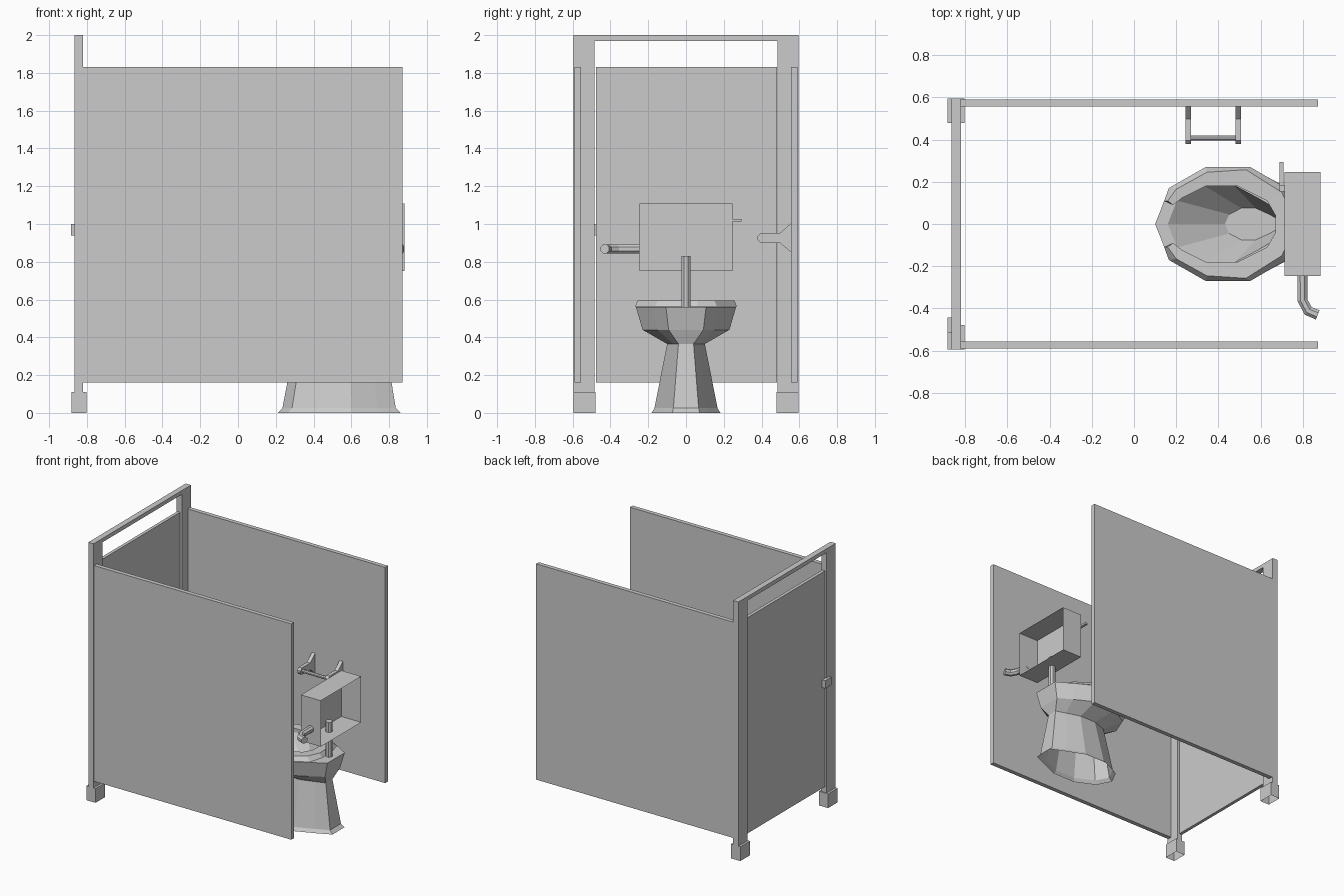
import bpy, bmesh, math
from mathutils import Vector

if "Cube" in bpy.data.objects:
    bpy.data.objects.remove(bpy.data.objects["Cube"])


def make(name, verts, faces):
    me = bpy.data.meshes.new(name)
    me.from_pydata(verts, [], faces)
    bm = bmesh.new()
    bm.from_mesh(me)
    bmesh.ops.recalc_face_normals(bm, faces=bm.faces)
    bm.to_mesh(me)
    bm.free()
    ob = bpy.data.objects.new(name, me)
    bpy.context.collection.objects.link(ob)
    return ob


def box(name, x, y, z, skip=None):
    """Box from ranges; skip leaves one side open ('bottom' or 'back')."""
    v = [(a, b, c) for a in x for b in y for c in z]
    f = {'front': (0, 1, 3, 2), 'back': (4, 6, 7, 5), 'side_a': (0, 4, 5, 1),
         'side_b': (2, 3, 7, 6), 'bottom': (0, 2, 6, 4), 'top': (1, 5, 7, 3)}
    return make(name, v, [q for k, q in f.items() if k != skip])


def loft(name, rings, cap_start=False, cap_end=False):
    n = len(rings[0])
    faces = [(r * n + i, r * n + (i + 1) % n, (r + 1) * n + (i + 1) % n, (r + 1) * n + i)
             for r in range(len(rings) - 1) for i in range(n)]
    if cap_start:
        faces.append(tuple(range(n)))
    if cap_end:
        faces.append(tuple(range((len(rings) - 1) * n, len(rings) * n)))
    return make(name, [p for r in rings for p in r], faces)


def pipe(name, path, radius, sides=8):
    pts = [Vector(p) for p in path]
    rings = []
    for i, p in enumerate(pts):
        d = (pts[min(i + 1, len(pts) - 1)] - pts[max(i - 1, 0)]).normalized()
        ref = Vector((0, 0, 1)) if abs(d.z) < 0.9 else Vector((1, 0, 0))
        u = d.cross(ref).normalized()
        w = d.cross(u)
        rings.append([p + radius * (math.cos(a) * u + math.sin(a) * w)
                      for a in (math.tau * (k + 0.5) / sides for k in range(sides))])
    return loft(name, rings, True, True)


# Side panels, posts and feet
for s, side in ((1, "left"), (-1, "right")):
    def yr(a, b):
        return sorted((s * a, s * b))
    box(side + "_panel", (-0.83, 0.87), yr(0.557, 0.59), (0.16, 1.83))
    box(side + "_post", (-0.865, -0.82), yr(0.485, 0.595), (0.1, 2.0))
    box(side + "_foot", (-0.882, -0.803), yr(0.478, 0.595), (0, 0.11), 'bottom')

# Front frame and door
box("top_rail", (-0.865, -0.82), (-0.485, 0.485), (1.97, 2.0))
box("door", (-0.857, -0.832), (-0.476, 0.482), (0.16, 1.83))
box("door_latch", (-0.884, -0.857), (-0.515, -0.442), (0.94, 1.0))

# Toilet outline: normalised along x (0 front, 1 back) and half width
HALF = [(0.0, 0.0), (0.085, 0.60), (0.325, 1.0), (0.61, 1.0), (0.84, 0.66), (1.0, 0.40)]
OUTLINE = HALF + [(u, -w) for u, w in reversed(HALF[1:])]


def ring(x0, x1, w, z):
    return [(x0 + u * (x1 - x0), v * w, z) for u, v in OUTLINE]


# Pedestal and bowl in one continuous shell
loft("toilet_bowl", [
    ring(0.21, 0.86, 0.182, 0.0),
    ring(0.235, 0.835, 0.167, 0.025),
    ring(0.30, 0.78, 0.10, 0.365),
    ring(0.17, 0.81, 0.23, 0.44),
    ring(0.10, 0.84, 0.265, 0.56),
    ring(0.16, 0.67, 0.185, 0.56),
    ring(0.43, 0.67, 0.075, 0.39),
], cap_end=True)

# Seat with an open front: bevelled strip with mirrored halves
outer = [(0.143, 0.11), (0.165, 0.17), (0.34, 0.27), (0.55, 0.27), (0.73, 0.165), (0.76, 0.06)]
upper = [(0.16, 0.11), (0.20, 0.165), (0.345, 0.245), (0.53, 0.257), (0.70, 0.15), (0.74, 0.06)]
inner = [(0.185, 0.09), (0.23, 0.125), (0.34, 0.18), (0.49, 0.18), (0.63, 0.11), (0.67, 0.04)]


def both(pts, z):
    return [(x, y, z) for x, y in pts] + [(x, -y, z) for x, y in reversed(pts)]


sections = list(zip(both(outer, 0.562), both(upper, 0.594), both(inner, 0.592), both(inner, 0.562)))
loft("toilet_seat", sections, True, True)

# Cistern, open towards the wall, with its flush pipe and supply pipe
box("cistern", (0.712, 0.882), (-0.247, 0.247), (0.752, 1.108), 'back')
pipe("flush_pipe", [(0.78, 0, 0.55), (0.78, 0, 0.83)], 0.026)
pipe("supply_pipe", [(0.797, -0.245, 0.868), (0.797, -0.36, 0.868),
                     (0.825, -0.412, 0.868), (0.87, -0.43, 0.868)], 0.026)
box("lever_mount", (0.69, 0.712), (0.155, 0.185), (1.005, 1.035))
box("flush_lever", (0.688, 0.708), (0.165, 0.293), (1.013, 1.027))

# Paper holder: two flared brackets and a bar
profile = [(0.557, 0.85), (0.557, 1.005), (0.497, 0.952), (0.395, 0.952),
           (0.378, 0.935), (0.378, 0.917), (0.395, 0.9), (0.497, 0.9)]
for name, x0, x1 in (("bracket_front", 0.243, 0.27), ("bracket_back", 0.48, 0.507)):
    loft(name, [[(x, y, z) for y, z in profile] for x in (x0, x1)], True, True)
pipe("paper_bar", [(0.265, 0.407, 0.925), (0.485, 0.407, 0.925)], 0.013)
